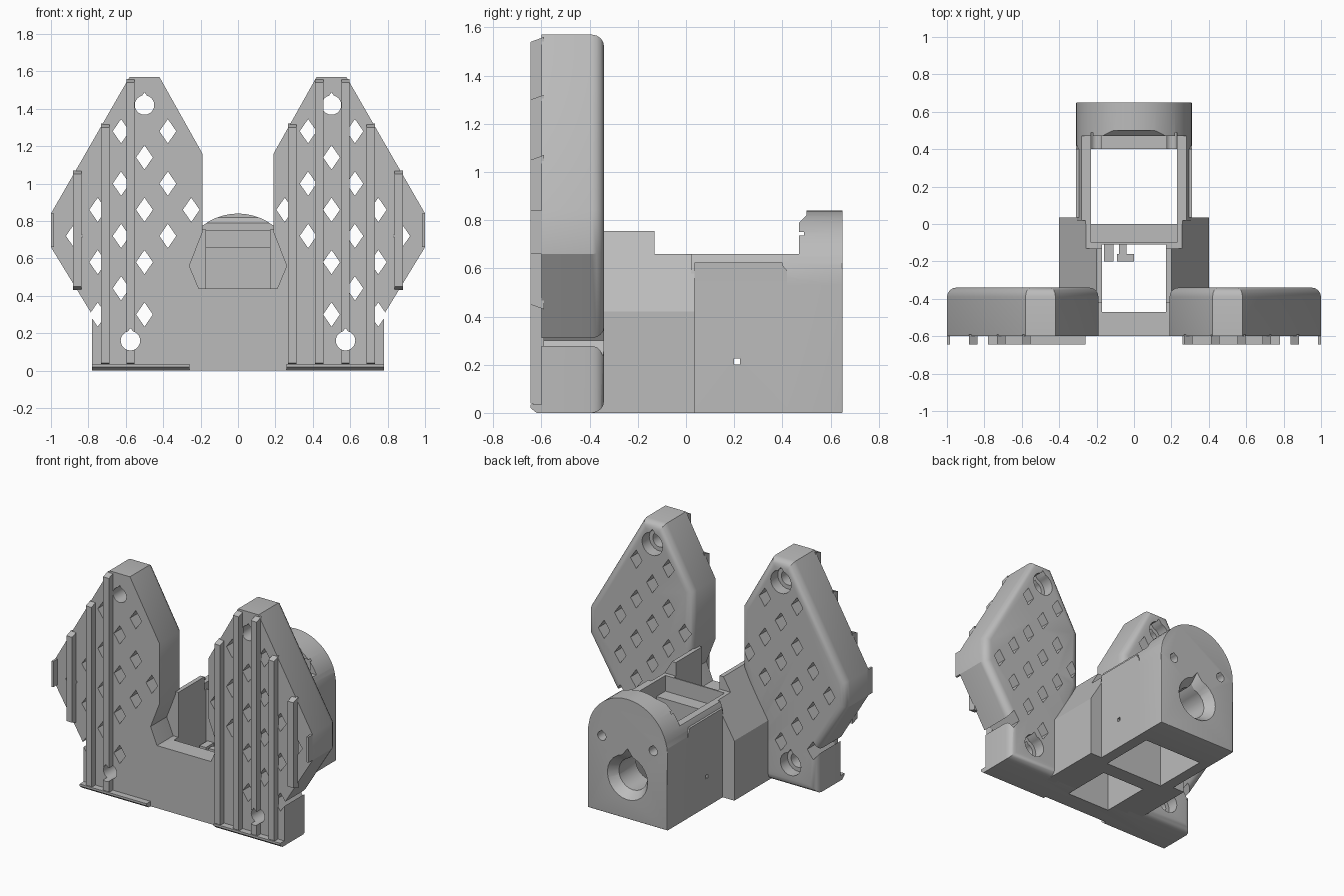
import bpy, bmesh, math

if "Cube" in bpy.data.objects:
    bpy.data.objects.remove(bpy.data.objects["Cube"], do_unlink=True)

grey = bpy.data.materials.new("plain_grey")
grey.use_nodes = True
grey.diffuse_color = (0.5, 0.5, 0.5, 1)
grey.node_tree.nodes["Principled BSDF"].inputs["Base Color"].default_value = (0.5, 0.5, 0.5, 1)


def add_prism(bm, pts, axis, a, b, scale=1.0, centre=(0, 0)):
    """Extrude a 2D outline from a to b; the far end may be scaled about a centre."""
    def place(p, t):
        u, v = p
        return {"x": (t, u, v), "y": (u, t, v), "z": (u, v, t)}[axis]
    cu, cv = centre
    far = [(cu + (u - cu) * scale, cv + (v - cv) * scale) for u, v in pts]
    lo = [bm.verts.new(place(p, a)) for p in pts]
    hi = [bm.verts.new(place(p, b)) for p in far]
    bm.faces.new(lo)
    bm.faces.new(hi)
    n = len(pts)
    for i in range(n):
        j = (i + 1) % n
        bm.faces.new((lo[i], lo[j], hi[j], hi[i]))


def make(name, prisms, bevel_rule=None, bevel=0.05):
    bm = bmesh.new()
    for p in prisms:
        add_prism(bm, *p)
    bmesh.ops.recalc_face_normals(bm, faces=bm.faces)
    if bevel_rule:
        edges = [e for e in bm.edges if bevel_rule(e.verts[0].co, e.verts[1].co)]
        bmesh.ops.bevel(bm, geom=edges, offset=bevel, segments=4, profile=0.5,
                        affect="EDGES", clamp_overlap=True)
    me = bpy.data.meshes.new(name)
    bm.to_mesh(me)
    bm.free()
    me.materials.append(grey)
    ob = bpy.data.objects.new(name, me)
    bpy.context.collection.objects.link(ob)
    return ob


def combine(target, prisms, op="DIFFERENCE"):
    """Apply one boolean, then drop its helper."""
    helper = make("helper", prisms)
    helper.hide_render = True
    mod = target.modifiers.new("shape", "BOOLEAN")
    mod.operation, mod.solver, mod.object = op, "EXACT", helper
    bpy.context.view_layer.objects.active = target
    bpy.ops.object.modifier_apply(modifier=mod.name)
    bpy.data.objects.remove(helper, do_unlink=True)


def rect(u0, u1, v0, v1):
    return [(u0, v0), (u1, v0), (u1, v1), (u0, v1)]


def mirrored(half):
    return half + [(-x, z) for x, z in reversed(half)]


def teardrop(x, z, r, n=24):
    pts = []
    for i in range(n):
        a = 2 * math.pi * i / n
        k = 1.3 if i == n // 4 else 1.0
        pts.append((x + r * k * math.cos(a), z + r * k * math.sin(a)))
    return pts


# Twin-winged plate with rounded rear edges
outline = mirrored([(0.78, 0), (0.78, 0.3), (1, 0.66), (1, 0.84), (0.58, 1.57), (0.42, 1.57),
                    (0.19, 1.16), (0.19, 0.74), (0.26, 0.56), (0.21, 0.44)])
plate = make("winged_plate", [(outline, "y", -0.6, -0.34)],
             lambda p, q: p.y > -0.4 and q.y > -0.4)

# Staggered diamond perforations
diamonds = []
for s in (-1, 1):
    for col in range(-2, 4):
        for row in range(5):
            x = 0.5 + 0.125 * col
            z = 0.3 + 0.28 * row + (0.14 if col % 2 else 0)
            top = 1.57 - 1.74 * max(abs(x - 0.5) - 0.08, 0) - 0.15
            low = 0.3 + 1.64 * max(x - 0.78, 0)
            if (x < 0.45 and z < 0.6) or z > top or z < low or (col == 0 and z > 1.3):
                continue
            shape = [(s * x - 0.045, z), (s * x, z - 0.065), (s * x + 0.045, z), (s * x, z + 0.065)]
            diamonds.append((shape, "y", -0.7, -0.2))
combine(plate, diamonds)

# Grip ribs, bottom lips and outer tips
ribs = []
for s in (-1, 1):
    for x, z0, z1 in ((0.29, 0.02, 1.32), (0.435, 0.02, 1.56), (0.575, 0.02, 1.56),
                      (0.71, 0.02, 1.32), (0.86, 0.43, 1.07)):
        side = [(-0.59, z0), (-0.645, z0 + 0.02), (-0.645, z1 - 0.02), (-0.59, z1)]
        ribs.append((side, "x", s * x - 0.022, s * x + 0.022))
    ribs.append((rect(-0.645, -0.59, 0.66, 0.84), "x", s * 0.985, s))
    lip = [(-0.59, 0), (-0.62, 0), (-0.645, 0.02), (-0.645, 0.035), (-0.59, 0.035)]
    ribs.append((lip, "x", s * 0.26, s * 0.78))
rib_set = make("grip_ribs", ribs)

# Countersunk bolt holes
holes = [(s * x, z) for s in (-1, 1) for x, z in ((0.5, 1.42), (0.575, 0.16))]
through = [(teardrop(x, z, 0.052), "y", -0.7, -0.2) for x, z in holes]
combine(plate, through)
combine(plate, [(teardrop(x, z, 0.08), "y", -0.42, -0.3) for x, z in holes])
combine(rib_set, through[1::2])

# Neck joining the plate to the housing
neck = make("neck", [(mirrored([(0.4, 0), (0.4, 0.42), (0.2, 0.755)]), "y", -0.42, 0.035)])
combine(neck, [(rect(-0.13, 0.1, 0.66, 1), "x", -1, 1)])

# Rear housing with arched end wall
arch = [(0.31, 0)]
for i in range(0, 25):
    a = math.pi * i / 24
    arch.append((0.31 * math.cos(a), 0.53 + 0.31 * math.sin(a)))
arch.append((-0.31, 0))


def rear_edges(p, q):
    upright = p.y > 0.6 and q.y > 0.6 and abs(p.x - q.x) < 0.01
    floor = p.z < 0.01 and q.z < 0.01 and (p.y > 0.6 and q.y > 0.6)
    return (upright and abs(p.x) > 0.3) or floor


housing = make("rear_housing", [(arch, "y", 0.02, 0.65)], rear_edges, 0.045)
# Stepped sides, low deck and raised end wall
combine(housing, [([(-0.1, 0.66), (0.47, 0.66), (0.47, 0.79), (0.5, 0.82), (0.5, 1), (-0.1, 1)],
                   "x", -1, 1)])
combine(housing, [(rect(0.035, 0.42, 0.0, 0.56), "x", -0.31, 0.31),
                  ([(0.035, 0.57), (0.41, 0.57), (0.4, 0.625), (0.035, 0.625)], "x", -0.31, 0.31),
                  ], "UNION")
for s in (-1, 1):
    combine(housing, [([(0.035, 0.55), (0.42, 0.55), (0.42, 0.59), (0.39, 0.625), (0.035, 0.625)],
                       "x", s * 0.2, s * 0.31)], "UNION")
    combine(housing, [(rect(0.0, 0.42, 0.6, 0.66), "x", s * 0.2, s * 0.26)], "UNION")

# Pockets open through the floor
cuts = [
    (rect(-0.17, 0.17, -0.47, -0.11), "z", -0.1, 1),
    (rect(-0.23, 0.23, -0.001, 0.4), "z", -0.1, 1),
    (rect(-0.23, 0.23, -0.1, 0.49), "z", 0.55, 0.75),
]
for part in (neck, housing):
    for c in cuts:
        combine(part, [c])
combine(plate, cuts[:1])

# Holes in the housing
combine(housing, [(teardrop(0, 0.29, 0.11), "y", 0.3, 0.8)])
combine(housing, [(teardrop(0, 0.29, 0.16), "y", 0.655, 0.58, 0.65, (0, 0.29))])
combine(housing, [(teardrop(s * 0.2, 0.53, 0.032), "y", 0.3, 0.8) for s in (-1, 1)])
combine(housing, [(rect(0.2, 0.225, 0.2, 0.225), "x", -0.5, 0.5)])

# Small retaining clips on the dividing wall
make("clips", [(rect(-0.16, -0.11, -0.2, -0.09), "z", 0.1, 0.3),
               (rect(-0.08, -0.04, -0.16, -0.09), "z", 0.1, 0.3),
               (rect(-0.09, 0.0, -0.2, -0.16), "z", 0.1, 0.3)])

# Smooth the rounded edges only
for ob in (plate, neck, housing):
    bpy.ops.object.select_all(action="DESELECT")
    ob.select_set(True)
    bpy.context.view_layer.objects.active = ob
    bpy.ops.object.shade_smooth_by_angle(angle=math.radians(30))
